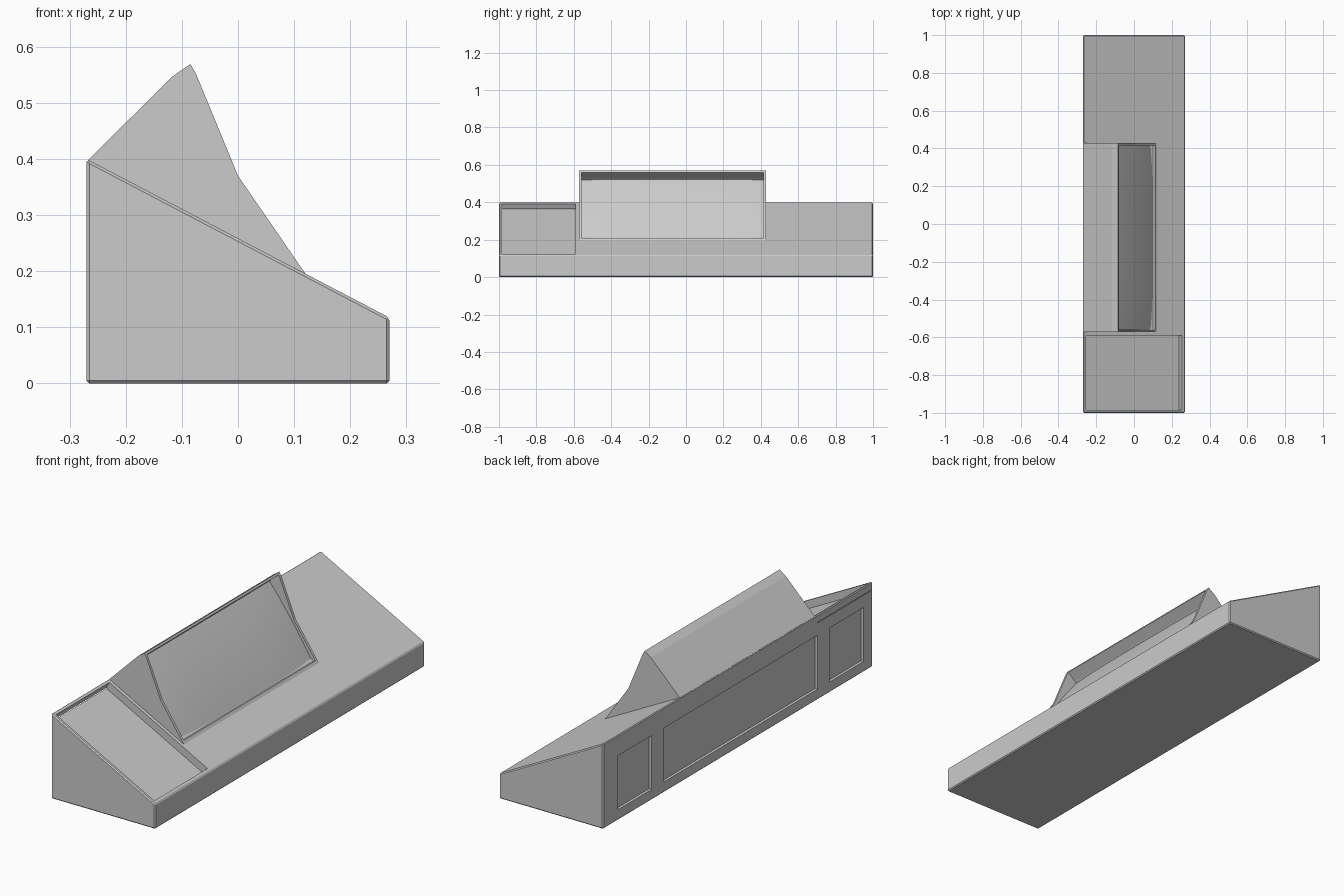
import bpy, bmesh
from mathutils import Vector

if "Cube" in bpy.data.objects:
    bpy.data.objects.remove(bpy.data.objects["Cube"])


def prism(name, profile, y0, y1):
    """Extrude an x-z profile along y."""
    bm = bmesh.new()
    face = bm.faces.new([bm.verts.new((x, y0, z)) for x, z in profile])
    ext = bmesh.ops.extrude_face_region(bm, geom=[face])
    moved = [v for v in ext["geom"] if isinstance(v, bmesh.types.BMVert)]
    bmesh.ops.translate(bm, verts=moved, vec=(0, y1 - y0, 0))
    bmesh.ops.recalc_face_normals(bm, faces=bm.faces)
    return from_bmesh(name, bm)


def from_bmesh(name, bm):
    mesh = bpy.data.meshes.new(name)
    bm.to_mesh(mesh)
    bm.free()
    obj = bpy.data.objects.new(name, mesh)
    bpy.context.collection.objects.link(obj)
    return obj


def bevel(obj, width):
    mod = obj.modifiers.new("edge_bevel", "BEVEL")
    mod.width, mod.segments = width, 1
    mod.limit_method = "ANGLE"


def cut(obj, cutter):
    mod = obj.modifiers.new("cut", "BOOLEAN")
    mod.operation, mod.solver, mod.object = "DIFFERENCE", "EXACT", cutter
    cutter.hide_render = True
    cutter.hide_set(True)
    cutter.display_type = "WIRE"


HW, BACK, FRONT = 0.27, 0.40, 0.117          # half depth, back and front heights


def slope(x):
    return BACK + (x + HW) * (FRONT - BACK) / (2 * HW)


# Desk body with sloped top
body = prism("console_body", [(-HW, 0), (HW, 0), (HW, FRONT), (-HW, BACK)], -1, 1)
bevel(body, 0.005)

# Sunken tray at the end of the slope
n = Vector((BACK - FRONT, 2 * HW)).normalized()
a, b = Vector((-0.255, slope(-0.255))), Vector((0.255, slope(0.255)))
tray = [a - n * 0.035, b - n * 0.035, b + n * 0.05, a + n * 0.05]
cut(body, prism("tray_cutter", tray, -0.985, -0.59))

# Recessed rear panels
for i, (y0, y1) in enumerate([(0.64, 0.89), (-0.59, 0.55), (-0.93, -0.68)]):
    rect = [(-0.30, 0.05), (-0.257, 0.05), (-0.257, 0.303), (-0.30, 0.303)]
    cut(body, prism(f"rear_panel_cutter_{i}", rect, y0, y1))

# Screen hood rising from the slope
hood = prism("screen_hood", [
    (-0.255, 0.36), (0.10, 0.17), (0.12, slope(0.12)), (0.0, 0.37),
    (-0.075, 0.552), (-0.085, 0.569), (-0.117, 0.547), (-0.267, 0.398)], -0.573, 0.428)
cut(hood, prism("screen_cutter", [
    (-0.075, 0.563), (-0.118, 0.528), (-0.150, 0.495), (0.065, 0.195),
    (0.108, 0.207), (0.16, 0.22), (0.08, 0.60)], -0.56, 0.415))

# Bulged display glass
top, bottom = Vector((-0.127, 0.519)), Vector((0.093, 0.203))
axis = bottom - top
out = Vector((-axis.y, axis.x)).normalized()
NU, NV = 24, 12
bm = bmesh.new()
grid = []
for i in range(NU + 1):
    u = i / NU * 2 - 1
    row = []
    for j in range(NV + 1):
        v = j / NV * 2 - 1
        p = top + axis * (v + 1) / 2 + out * 0.014 * (1 - (u * u) ** 2 * 0.5 - v * v * 0.5)
        row.append(bm.verts.new((p.x, -0.0725 + u * 0.487, p.y)))
    grid.append(row)
for i in range(NU):
    for j in range(NV):
        f = bm.faces.new((grid[i][j], grid[i][j + 1], grid[i + 1][j + 1], grid[i + 1][j]))
        f.smooth = True
bm.normal_update()
if sum(f.normal.x for f in bm.faces) < 0:
    bmesh.ops.reverse_faces(bm, faces=bm.faces)
from_bmesh("display_glass", bm)
